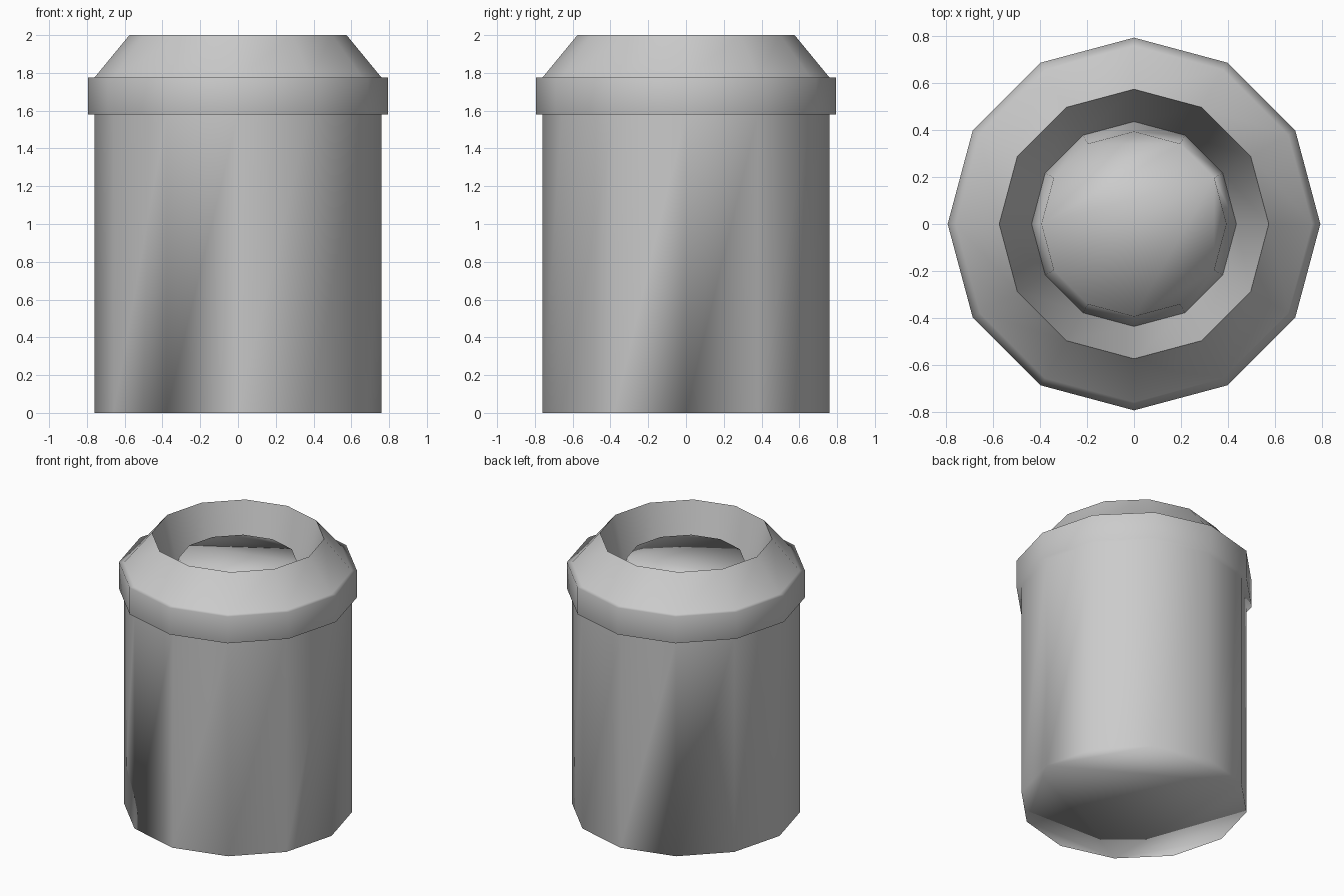
import bpy, bmesh
from math import cos, sin, pi

if "Cube" in bpy.data.objects:
    bpy.data.objects.remove(bpy.data.objects["Cube"])

SIDES = 12


def lathe(name, profile, sharp=()):
    """Revolve (radius, z) points into a closed 12-sided solid; rings listed in sharp stay creased."""
    bm = bmesh.new()
    rings = [[bm.verts.new((r * cos(2 * pi * i / SIDES), r * sin(2 * pi * i / SIDES), z))
              for i in range(SIDES)] for r, z in profile]
    for low, high in zip(rings, rings[1:]):
        for i in range(SIDES):
            j = (i + 1) % SIDES
            bm.faces.new((low[i], low[j], high[j], high[i]))
    caps = [bm.faces.new(list(reversed(rings[0]))), bm.faces.new(rings[-1])]
    bmesh.ops.triangulate(bm, faces=caps)
    bmesh.ops.recalc_face_normals(bm, faces=bm.faces[:])
    for f in bm.faces:
        f.smooth = True
    for k in sharp:
        for i in range(SIDES):
            bm.edges.get((rings[k][i], rings[k][(i + 1) % SIDES])).smooth = False
    mesh = bpy.data.meshes.new(name)
    bm.to_mesh(mesh)
    bm.free()
    obj = bpy.data.objects.new(name, mesh)
    bpy.context.collection.objects.link(obj)
    # Large faces dominate the shading, so the walls stay evenly lit
    mod = obj.modifiers.new("weighted_shading", 'WEIGHTED_NORMAL')
    mod.mode = 'FACE_AREA'
    mod.keep_sharp = True
    return obj


# Bin: straight body, raised band, sloped lid, deep opening, raised inner cap
lathe("bin", [
    (0.76, 0.0), (0.76, 1.58),      # body wall
    (0.795, 1.58), (0.795, 1.775),  # band
    (0.76, 1.775), (0.575, 2.0),    # lid slope
    (0.437, 1.40),                  # inside of the opening
    (0.395, 1.825),                 # inner cap
], sharp=(5, 6))
